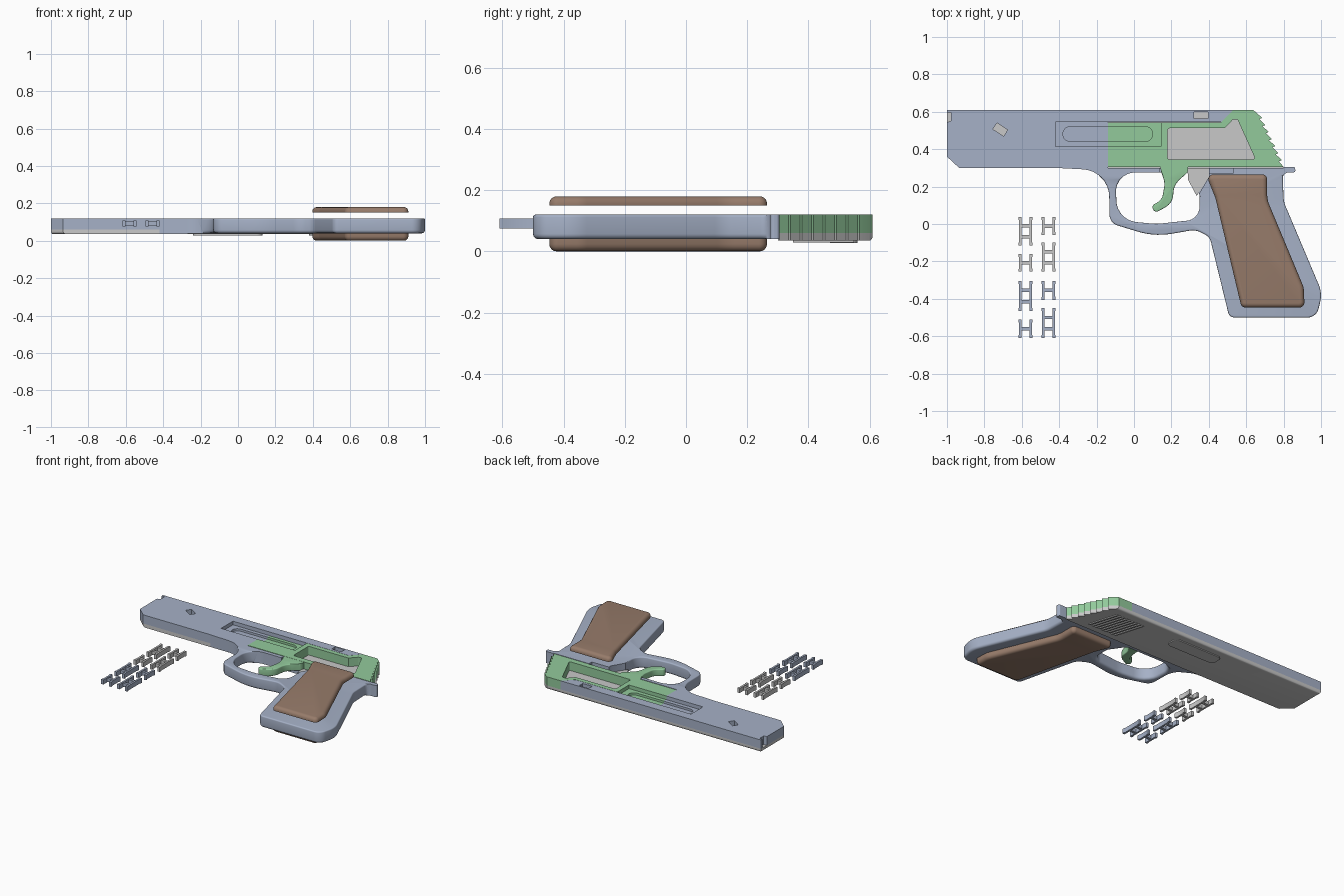
import bpy, bmesh, math
from mathutils import Vector

if "Cube" in bpy.data.objects:
    bpy.data.objects.remove(bpy.data.objects["Cube"])


def material(name, col):
    m = bpy.data.materials.new(name)
    m.diffuse_color = (*col, 1)
    m.use_nodes = True
    m.node_tree.nodes["Principled BSDF"].inputs["Base Color"].default_value = m.diffuse_color
    return m


BLUE = material("steel blue", (0.38, 0.44, 0.57))
GREEN = material("soft green", (0.29, 0.59, 0.33))
GREY = material("light grey", (0.58, 0.58, 0.58))
BROWN = material("grip brown", (0.31, 0.20, 0.145))


def fillet(pts, steps=7):
    """Round each (x, y, radius) corner of a closed outline."""
    out = []
    n = len(pts)
    for i, p in enumerate(pts):
        c = Vector(p[:2])
        r = p[2] if len(p) > 2 else 0
        if r == 0:
            out.append(c)
            continue
        a = Vector(pts[i - 1][:2]) - c
        b = Vector(pts[(i + 1) % n][:2]) - c
        ang = a.angle(b)
        d = min(r / math.tan(ang / 2), a.length * 0.49, b.length * 0.49)
        p0, p1 = c + a.normalized() * d, c + b.normalized() * d
        rad = d * math.tan(ang / 2)
        mid = c + (a.normalized() + b.normalized()).normalized() * (rad / math.sin(ang / 2))
        for k in range(steps + 1):
            v = p0.lerp(p1, k / steps) - mid
            out.append(mid + v.normalized() * rad)
    return out


def rect(x0, y0, x1, y1, r=0):
    return [(x0, y0, r), (x1, y0, r), (x1, y1, r), (x0, y1, r)]


def prism(name, outline, z0, z1, mat):
    bm = bmesh.new()
    f = bm.faces.new([bm.verts.new((p.x, p.y, z0)) for p in fillet(outline)])
    top = bmesh.ops.extrude_face_region(bm, geom=[f])["geom"]
    for v in top:
        if isinstance(v, bmesh.types.BMVert):
            v.co.z = z1
    bmesh.ops.recalc_face_normals(bm, faces=bm.faces)
    me = bpy.data.meshes.new(name)
    bm.to_mesh(me)
    bm.free()
    me.materials.append(mat)
    ob = bpy.data.objects.new(name, me)
    bpy.context.collection.objects.link(ob)
    return ob


def plate(name, outline, z0, z1, mat, cuts=(), bevels=()):
    """Extruded outline with boolean pockets (outline, z0, z1) and rounded
    rims (height, width, rule on the edge middle)."""
    ob = prism(name, outline, z0, z1, mat)
    bpy.context.view_layer.objects.active = ob
    for c in cuts:
        cutter = prism("cutter", *c, mat)
        mod = ob.modifiers.new("cut", "BOOLEAN")
        mod.object, mod.operation, mod.solver = cutter, "DIFFERENCE", "EXACT"
        bpy.ops.object.modifier_apply(modifier="cut")
        bpy.data.objects.remove(cutter)
    bm = bmesh.new()
    bm.from_mesh(ob.data)
    for z, w, rule in bevels:
        es = [e for e in bm.edges
              if all(abs(v.co.z - z) < 1e-4 for v in e.verts)
              and len(e.link_faces) == 2 and e.calc_face_angle() > 0.6
              and rule((e.verts[0].co + e.verts[1].co) / 2)]
        bmesh.ops.bevel(bm, geom=es, offset=w, segments=4, profile=0.5, affect="EDGES")
    bm.to_mesh(ob.data)
    bm.free()
    bpy.ops.object.select_all(action="DESELECT")
    ob.select_set(True)
    bpy.ops.object.shade_smooth_by_angle(angle=math.radians(32))
    return ob


# saw-toothed rear edge, from the top down to the tail
def teeth():
    a, b, n = Vector((0.652, 0.598)), Vector((0.775, 0.335)), 7
    out = []
    for i in range(n):
        p = a.lerp(b, i / n)
        out += [(p.x, p.y), (p.x + 0.033, p.y - 0.031)]
    return out + [(b.x, b.y), (0.8, 0.305)]


rear = teeth()

# frame with trigger guard and handle
frame = [(-0.42, 0.3), (-0.135, 0.285, 0.17), (-0.13, 0.005, 0.06), (0.11, -0.068, 0.4),
         (0.33, -0.03, 0.1), (0.405, -0.07, 0.06), (0.51, -0.5, 0.035),
         (0.975, -0.5, 0.06), (1.007, -0.37, 0.15), (0.8, 0.12, 0.15),
         (0.795, 0.275, 0.03), (0.865, 0.275, 0.012), (0.86, 0.305, 0.01),
         (0.8, 0.305), (0.8, 0.3)]
guard_hole = [(-0.1, 0.275, 0.1), (-0.09, 0.02, 0.12), (0.12, 0.0, 0.3),
              (0.35, 0.025, 0.09), (0.35, 0.16, 0.05), (0.29, 0.275, 0.03)]
link_slot = [(0.29, 0.32), (0.29, 0.23), (0.335, 0.14), (0.4, 0.25), (0.4, 0.32)]
low = lambda c: c.y < 0.26
plate("frame", frame, 0.04, 0.12, BLUE,
      cuts=[(guard_hole, 0, 0.2), (rect(0.14, 0.24, 0.3, 0.32), 0.07, 0.2),
            (link_slot, 0.07, 0.2), (rect(0.4, 0.27, 0.53, 0.32), 0.09, 0.2)],
      bevels=[(0.04, 0.017, low),
              (0.12, 0.008, lambda c: low(c) and not (0.28 < c.x < 0.41 and c.y > 0.13))])
plate("link_plate", [(0.285, 0.3), (0.29, 0.235), (0.335, 0.15), (0.4, 0.25), (0.4, 0.3)],
      0.06, 0.075, GREY)

# upper slide half, with pin pockets and the long recess
slide = [(-1, 0.36), (-0.935, 0.3), (-0.14, 0.3), (-0.14, 0.545), (0.465, 0.545),
         (0.53, 0.61), (-0.98, 0.61), (-0.98, 0.6), (-1, 0.6)]
slide = slide[:6] + [(-1, 0.61), (-1, 0.595), (-0.978, 0.595), (-0.978, 0.55), (-1, 0.545)]
t = math.radians(-33)
pocket = [(-0.715 + u * math.cos(t) - v * math.sin(t), 0.505 + u * math.sin(t) + v * math.cos(t))
          for u, v in ((-.034, -.02), (.034, -.02), (.034, .02), (-.034, .02))]
stadium = rect(-0.38, 0.442, 0.1, 0.52, 0.039)
plate("slide_upper", slide, 0.06, 0.12, BLUE,
      cuts=[(pocket, 0, 0.2), (rect(0.322, 0.563, 0.395, 0.6), 0, 0.2),
            (rect(-0.42, 0.415, -0.1, 0.545), 0.095, 0.2), (stadium, 0.08, 0.2)])

# lower slide half
lower = [(-1, 0.36), (-0.935, 0.3), (0.8, 0.3)] + rear[::-1] + [(0.635, 0.61), (-1, 0.61)]
plate("slide_lower", lower, 0.035, 0.06, GREY,
      bevels=[(0.035, 0.014, lambda c: c.x < 0.64 and (c.y > 0.58 or c.x < -0.3))])
plate("port_cover", rect(-0.24, 0.47, 0.13, 0.56, 0.03), 0.028, 0.036, GREY)
for i in range(9):
    x = 0.38 + i * 0.026
    plate(f"slide_rib_{i}", [(x + 0.06, 0.35), (x + 0.073, 0.35), (x + 0.013, 0.55), (x, 0.55)],
          0.029, 0.036, GREY)

# green mechanism body with its window, and the trigger
mech = [(-0.14, 0.305), (0.8, 0.305)] + rear[::-1][1:] + \
       [(0.635, 0.61), (0.53, 0.61), (0.465, 0.543), (-0.14, 0.543)]
window = [(0.18, 0.345, 0.01), (0.65, 0.345, 0.01), (0.553, 0.56, 0.012), (0.53, 0.56, 0.01),
          (0.485, 0.512), (0.18, 0.512, 0.01)]
plate("mechanism", mech, 0.06, 0.12, GREEN,
      cuts=[(window, 0, 0.2), (rect(-0.2, 0.415, 0.145, 0.56), 0.095, 0.2),
            (stadium, 0.08, 0.2)])
trigger = [(0.14, 0.306), (0.145, 0.28), (0.165, 0.22, 0.1), (0.15, 0.13, 0.06),
           (0.09, 0.095, 0.02), (0.115, 0.06, 0.02), (0.205, 0.11, 0.08),
           (0.215, 0.21, 0.1), (0.29, 0.28, 0.05), (0.29, 0.306)]
tip = lambda c: c.y < 0.27
plate("trigger", trigger, 0.071, 0.119, GREEN, bevels=[(0.071, 0.006, tip), (0.119, 0.006, tip)])

# grip panels, rounded on their outer sides
grip = [(0.385, 0.265, 0.026), (0.712, 0.265, 0.026), (0.712, 0.13, 0.15), (0.908, -0.34, 0.1),
        (0.912, -0.447, 0.028), (0.575, -0.447, 0.028), (0.435, 0.14, 0.1)]
plate("grip_upper", grip, 0.15, 0.18, BROWN, bevels=[(0.18, 0.024, lambda c: True)])
plate("grip_lower", grip, 0.0, 0.042, BROWN, bevels=[(0.0, 0.024, lambda c: True)])


# loose joining clips: two flared legs and one or two cross bars
def clip(name, x, y0, y1, mat):
    c, h = (y0 + y1) / 2, (y1 - y0) / 2
    rows = [c] if h < 0.06 else [c - 0.03, c + 0.03]
    half = [(0.021, c - h), (0.038, c - h), (0.038, c - h + 0.012), (0.034, c - h + 0.02),
            (0.034, c + h - 0.02), (0.038, c + h - 0.012), (0.038, c + h), (0.021, c + h)]
    for s, side in ((-1, "left"), (1, "right")):
        plate(f"{name}_{side}_leg", [(x + s * u, v) for u, v in half], 0.075, 0.107, mat)
    for k, r in enumerate(rows):
        plate(f"{name}_bar_{k}", rect(x - 0.022, r - 0.009, x + 0.022, r + 0.009),
              0.079, 0.103, mat)


for x, spans in ((-0.58, ((-0.115, 0.037), (-0.255, -0.16), (-0.465, -0.305), (-0.61, -0.51))),
                 (-0.457, ((-0.06, 0.037), (-0.255, -0.1), (-0.405, -0.305), (-0.61, -0.45)))):
    for i, (y0, y1) in enumerate(spans):
        clip(f"clip_{'a' if x < -0.5 else 'b'}{i}", x, y0, y1, GREY if i < 2 else BLUE)
